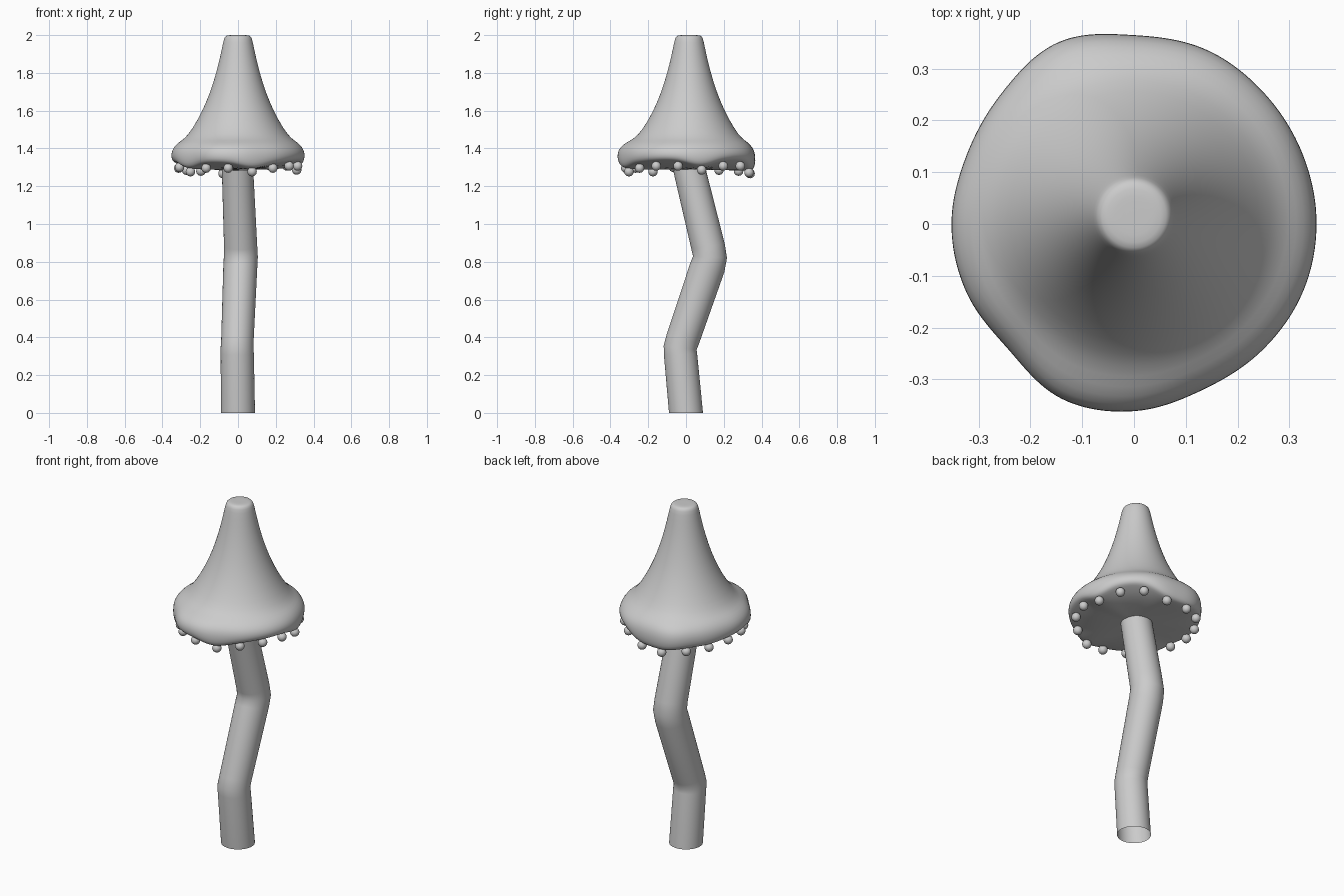
import bpy, bmesh, math
from math import sin, cos, tau, radians

if "Cube" in bpy.data.objects:
    bpy.data.objects.remove(bpy.data.objects["Cube"])


def wave(vals, a):
    """Smooth periodic interpolation of values spread evenly round a circle."""
    n = len(vals)
    t = (a / tau * n) % n
    i = int(t)
    f = t - i
    p0, p1, p2, p3 = (vals[(i + k) % n] for k in (-1, 0, 1, 2))
    return p1 + 0.5 * f * (p2 - p0 + f * (2*p0 - 5*p1 + 4*p2 - p3
                                          + f * (3*(p1 - p2) + p3 - p0)))


def loft(name, rings, cap_ends=False):
    """Skin a list of closed rings into a smooth-shaded object."""
    bm = bmesh.new()
    loops = [[bm.verts.new(p) for p in r] for r in rings]
    n = len(loops[0])
    for a, b in zip(loops, loops[1:]):
        for i in range(n):
            bm.faces.new((a[i], a[(i+1) % n], b[(i+1) % n], b[i]))
    if cap_ends:
        bm.faces.new(loops[0])
        bm.faces.new(loops[-1])
    bmesh.ops.recalc_face_normals(bm, faces=bm.faces[:])
    for f in bm.faces:
        f.smooth = True
    me = bpy.data.meshes.new(name)
    bm.to_mesh(me)
    bm.free()
    ob = bpy.data.objects.new(name, me)
    bpy.context.collection.objects.link(ob)
    return ob


# Stem: crooked open tube; (x, y, z, radius, ring tilt)
path = [(0, 0, 0, .09, 0), (-.004, -.029, .31, .088, -.03),
        (-.005, -.031, .345, .087, .13), (-.003, -.017, .39, .086, .27),
        (.012, .113, .77, .09, .27), (.015, .127, .825, .09, .05),
        (.014, .117, .88, .088, -.18), (-.003, .015, 1.30, .083, -.2)]
stem = []
for x, y, z, r, tilt in path:
    stem.append([(x + r*cos(a), y + r*sin(a), z - tilt*r*sin(a))
                 for a in (tau*i/48 for i in range(48))])
loft("stem", stem)

# Irregular rim outline and heights of the hanging drops, round the circle
outline = [.353, .353, .357, .365, .365, .381, .360, .350,
           .353, .350, .343, .366, .362, .347, .348, .352]
drop_z = [1.286, 1.307, 1.307, 1.272, 1.267, 1.28, 1.285, 1.296,
          1.30, 1.277, 1.296, 1.296, 1.277, 1.296, 1.307, 1.307]
START = radians(13.5)
CY = .016

# Cap: (radius, z, outline weight, rim wave weight), tip to underside
profile = [(.02, 2.0, 0, 0), (.055, 2.0, 0, 0), (.07, 1.993, 0, 0),
           (.077, 1.97, 0, 0), (.093, 1.89, 0, 0), (.115, 1.80, 0, 0),
           (.146, 1.70, 0, 0), (.187, 1.60, 0, 0), (.243, 1.50, .1, 0),
           (.283, 1.452, .3, 0), (.315, 1.433, .7, 0), (.344, 1.405, 1, .05),
           (.356, 1.37, 1, .3), (.354, 1.335, 1, .8), (.343, 1.315, 1, 1),
           (.322, 1.308, 1, .95), (.27, 1.297, .8, .5), (.17, 1.289, .3, .1),
           (.02, 1.288, 0, 0)]
cap = []
for r, z, w, v in profile:
    ring = []
    for i in range(96):
        a = tau*i/96
        ro = r * wave(outline, a) / .355
        rr = r*(1-w) + ro*w
        dz = v * 1.25 * (wave(drop_z, a - START) - 1.289)
        ring.append((rr*cos(a), rr*sin(a) + CY*(1-w), z + dz))
    cap.append(ring)
ob = loft("cap", cap, True)
sub = ob.modifiers.new("smooth", 'SUBSURF')
sub.levels = sub.render_levels = 1

# Drops: small balls under the rim
for i, z in enumerate(drop_z):
    a = START + tau*i/16
    r = .905 * wave(outline, a)
    bpy.ops.mesh.primitive_uv_sphere_add(
        segments=20, ring_count=12, radius=.025,
        location=(r*cos(a), r*sin(a) + .008, z))
    bpy.context.object.name = f"drop_{i+1}"
    bpy.ops.object.shade_smooth()
